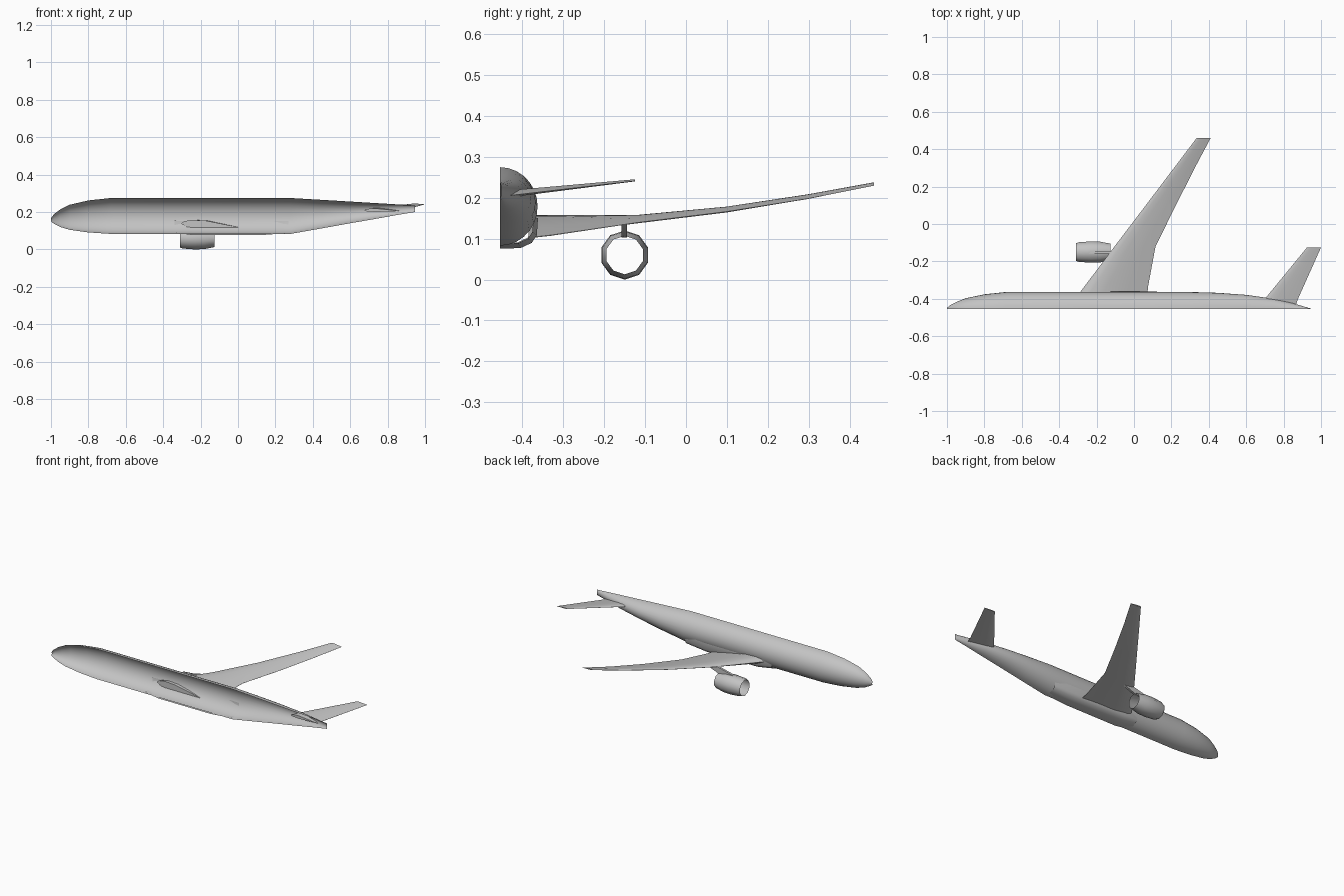
import bpy, bmesh, math
from mathutils import Vector

cube = bpy.data.objects.get("Cube")
if cube:
    bpy.data.objects.remove(cube, do_unlink=True)

paint = bpy.data.materials.new("pale_grey")
grey = (0.55, 0.55, 0.55, 1)
paint.diffuse_color = grey
paint.use_nodes = True
paint.node_tree.nodes["Principled BSDF"].inputs["Base Color"].default_value = grey

CUT = -0.455   # plane where the half body is open


def loft(name, sections, closed=True, caps=True, angle=35):
    """Skin a list of equal-length sections."""
    bm = bmesh.new()
    rings = [[bm.verts.new(p) for p in s] for s in sections]
    n = len(rings[0])
    for a, b in zip(rings, rings[1:]):
        for i in range(n if closed else n - 1):
            j = (i + 1) % n
            bm.faces.new((a[i], a[j], b[j], b[i]))
    if caps:
        bm.faces.new(rings[0])
        bm.faces.new(rings[-1])
    bmesh.ops.recalc_face_normals(bm, faces=bm.faces)
    mesh = bpy.data.meshes.new(name)
    bm.to_mesh(mesh)
    bm.free()
    mesh.materials.append(paint)
    obj = bpy.data.objects.new(name, mesh)
    bpy.context.collection.objects.link(obj)
    bpy.ops.object.select_all(action='DESELECT')
    obj.select_set(True)
    bpy.context.view_layer.objects.active = obj
    bpy.ops.object.shade_smooth_by_angle(angle=math.radians(angle))
    return obj


def half_ring(x, top, bottom, width, steps=14):
    mid, half = (top + bottom) / 2, (top - bottom) / 2
    angles = [math.pi * i / steps for i in range(steps + 1)]
    return [Vector((x, CUT + width * math.sin(a), mid + half * math.cos(a))) for a in angles]


# Half fuselage: x, top, bottom, half width
stations = [
    (-1.0, 0.166, 0.15, 0.006), (-0.985, 0.188, 0.138, 0.02),
    (-0.95, 0.214, 0.12, 0.038), (-0.9, 0.239, 0.105, 0.058),
    (-0.8, 0.262, 0.091, 0.079), (-0.68, 0.275, 0.083, 0.092),
    (0.28, 0.275, 0.083, 0.092), (0.45, 0.265, 0.113, 0.087),
    (0.6, 0.256, 0.14, 0.076), (0.75, 0.247, 0.166, 0.055),
    (0.85, 0.241, 0.184, 0.031), (0.945, 0.235, 0.2, 0.003),
]
loft("fuselage", [half_ring(*s) for s in stations], closed=False, caps=False, angle=50)

# Belly fairing around the wing root
belly = [(0, 0.076), (0.05, 0.077), (0.078, 0.09), (0.09, 0.108), (0.093, 0.15)]


def belly_section(x, f):
    return [Vector((x, CUT + y * f, 0.178 + (z - 0.178) * f)) for y, z in belly]


loft("belly_fairing", [belly_section(*s) for s in
     ((-0.34, 0.86), (-0.24, 1), (0.12, 1), (0.27, 0.88))],
     closed=False, caps=False, angle=40)

# Aerofoil outline: fraction of chord, fraction of thickness
foil = [(0, 0), (0.04, 0.3), (0.15, 0.53), (0.35, 0.6), (0.7, 0.32),
        (1, 0.02), (1, -0.02), (0.7, -0.15), (0.35, -0.4), (0.08, -0.3)]


def foil_section(y, front, back, z_front, z_back, thick):
    return [Vector((front + (back - front) * u, y,
                    z_front + (z_back - z_front) * u + thick * v)) for u, v in foil]


# Swept wing with a trailing edge kink: y, front x, back x, front z, back z, thickness
wing = [
    (-0.385, -0.304, 0.07, 0.138, 0.102, 0.047),
    (-0.33, -0.262, 0.076, 0.14, 0.108, 0.042),
    (-0.12, -0.104, 0.115, 0.149, 0.139, 0.02),
    (0.1, 0.063, 0.224, 0.172, 0.166, 0.014),
    (0.3, 0.214, 0.325, 0.204, 0.198, 0.011),
    (0.46, 0.335, 0.41, 0.235, 0.23, 0.007),
]
loft("wing", [foil_section(*s) for s in wing])

# Tailplane
tail = [
    (-0.435, 0.675, 0.865, 0.209, 0.205, 0.018),
    (-0.4, 0.7, 0.877, 0.213, 0.209, 0.016),
    (-0.125, 0.925, 1.0, 0.243, 0.241, 0.005),
]
loft("tailplane", [foil_section(*s) for s in tail])


# Open engine nacelle
def engine_ring(x, r, sides=10):
    angles = [2 * math.pi * i / sides for i in range(sides)]
    return [Vector((x, -0.15 + r * math.sin(a), 0.06 - r * math.cos(a))) for a in angles]


loft("engine_nacelle", [engine_ring(*s) for s in
     ((-0.31, 0.05), (-0.295, 0.055), (-0.23, 0.06), (-0.18, 0.058), (-0.125, 0.047))],
     caps=False, angle=40)

# Pylon joining the engine to the wing
side = [(-0.25, 0.115), (-0.18, 0.132), (-0.1, 0.152), (-0.03, 0.146),
        (-0.07, 0.128), (-0.135, 0.103)]
loft("engine_pylon", [[Vector((x, y, z)) for x, z in side] for y in (-0.158, -0.144)])
